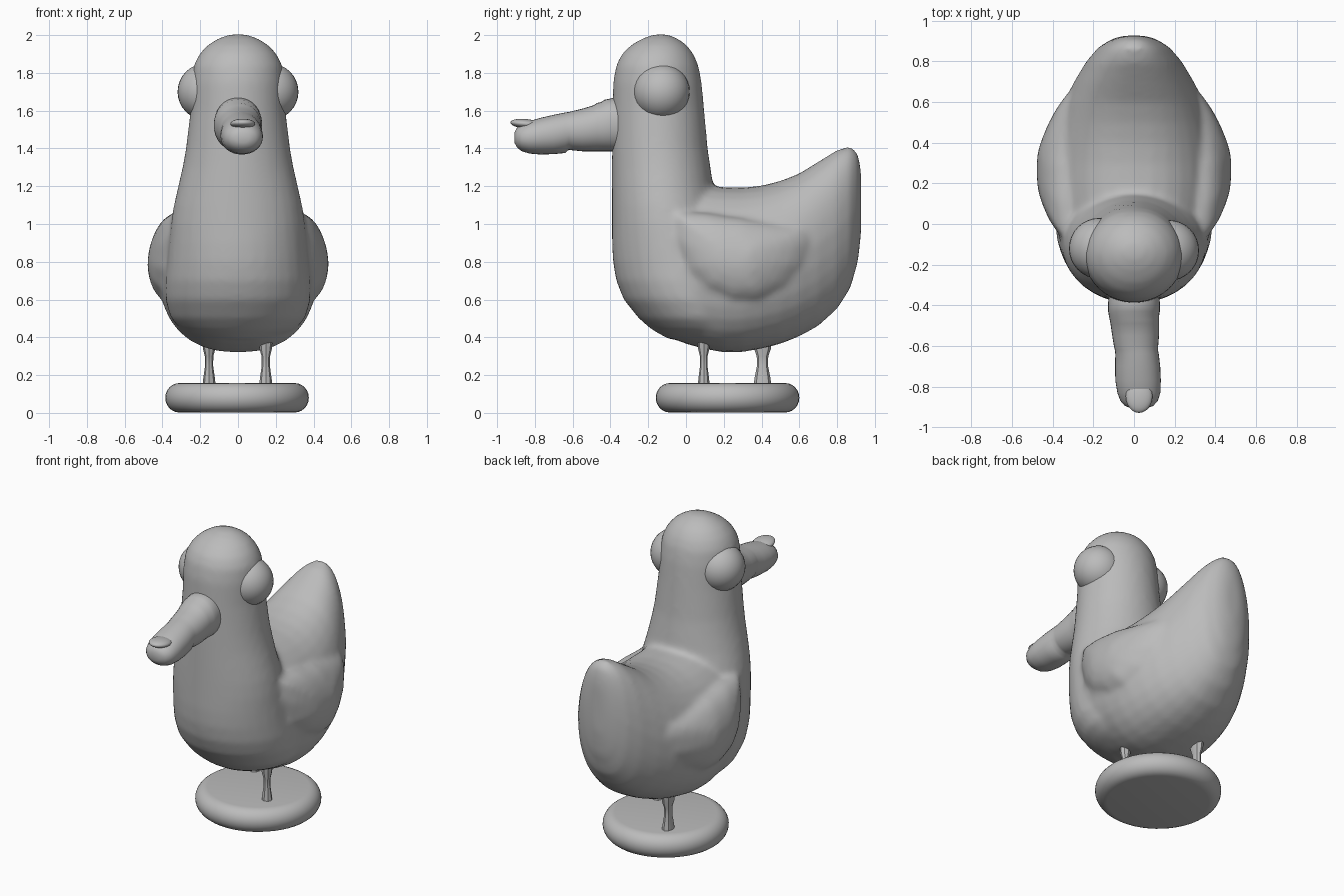
import bpy, bmesh
from math import sin, cos, pi, copysign
from mathutils import Vector

cube = bpy.data.objects.get("Cube")
if cube:
    bpy.data.objects.remove(cube, do_unlink=True)

grey = bpy.data.materials.new("plain grey")
grey.use_nodes = True
COLOUR = (0.5, 0.5, 0.5, 1)
grey.diffuse_color = COLOUR
grey.node_tree.nodes["Principled BSDF"].inputs["Base Color"].default_value = COLOUR


def finish(name, bm, angle=1.0):
    bmesh.ops.recalc_face_normals(bm, faces=bm.faces)
    mesh = bpy.data.meshes.new(name)
    bm.to_mesh(mesh)
    bm.free()
    mesh.materials.append(grey)
    ob = bpy.data.objects.new(name, mesh)
    bpy.context.collection.objects.link(ob)
    bpy.ops.object.select_all(action="DESELECT")
    ob.select_set(True)
    bpy.context.view_layer.objects.active = ob
    bpy.ops.object.shade_smooth_by_angle(angle=angle)
    return ob


def loft(bm, rings):
    """Skin a list of equal point rings and cap both ends."""
    loops = [[bm.verts.new(p) for p in ring] for ring in rings]
    n = len(loops[0])
    for a, b in zip(loops, loops[1:]):
        for i in range(n):
            j = (i + 1) % n
            bm.faces.new((a[i], a[j], b[j], b[i]))
    bm.faces.new(loops[0])
    bm.faces.new(loops[-1])


def oval(n, power=2.0):
    """Unit superellipse points."""
    for i in range(n):
        c, s = cos(2 * pi * i / n), sin(2 * pi * i / n)
        yield (copysign(abs(c) ** (2 / power), c), copysign(abs(s) ** (2 / power), s))


def section_y(y, cx, w, zb, zt, power=2.0, taper=0.0, n=32):
    """Upright cross-section, optionally narrower towards its top."""
    mid, half = (zb + zt) / 2, (zt - zb) / 2
    return [(cx + w * u * (1 - taper * max(v, 0)), y, mid + half * v)
            for u, v in oval(n, power)]


def section_z(z, y0, y1, w, cx=0, n=32):
    """Level cross-section."""
    return [(cx + w * u, (y0 + y1) / 2 + (y1 - y0) / 2 * v, z) for u, v in oval(n)]


def ball(name, centre, size, segments=32):
    bm = bmesh.new()
    bmesh.ops.create_uvsphere(bm, u_segments=segments, v_segments=segments // 2, radius=1)
    bmesh.ops.scale(bm, vec=size, verts=bm.verts)
    bmesh.ops.translate(bm, vec=centre, verts=bm.verts)
    return finish(name, bm)


# Body with upswept tail: y, half width, bottom, top
bm = bmesh.new()
trunk = [(-.3, .12, .62, 1.05), (-.2, .27, .47, 1.15), (-.1, .345, .405, 1.19),
         (0, .388, .365, 1.2), (.1, .41, .338, 1.2), (.2, .42, .32, 1.195),
         (.3, .418, .322, 1.193), (.4, .405, .34, 1.203), (.5, .38, .365, 1.228),
         (.6, .345, .405, 1.268), (.7, .295, .46, 1.33), (.8, .235, .55, 1.392),
         (.87, .175, .66, 1.412), (.91, .11, .8, 1.375), (.927, .05, .95, 1.28)]
loft(bm, [section_y(y, 0, w, b, t, 2.35, .12) for y, w, b, t in trunk])

# Chest, neck and head: z, front, back, half width
neck = [(.39, -.09, .4, .2), (.44, -.18, .4, .3), (.5, -.25, .4, .355),
        (.6, -.33, .38, .385), (.7, -.37, .34, .385), (.8, -.387, .3, .375),
        (.9, -.392, .25, .365), (1, -.392, .2, .355), (1.1, -.392, .17, .34),
        (1.2, -.392, .145, .317), (1.3, -.392, .13, .294), (1.4, -.392, .115, .276),
        (1.6, -.39, .097, .252), (1.75, -.386, .083, .246), (1.84, -.37, .066, .235),
        (1.9, -.34, .04, .205), (1.95, -.288, .002, .158), (1.985, -.225, -.05, .1),
        (2.004, -.165, -.1, .04)]
loft(bm, [section_z(*r) for r in neck])

# Folded wings: domed layers of one outline in y, z
outline = [(-.08, 1.07), (.1, 1.06), (.3, 1.03), (.5, 1.0), (.65, .98), (.68, .92),
           (.63, .78), (.53, .66), (.39, .59), (.25, .59), (.1, .65), (0, .76), (-.07, .92)]
hub = Vector((.27, .82))
for side in (1, -1):
    layers = []
    for rise in (-.8, 0, .25, .5, .7, .85, .95, 1):
        ring = []
        spread = (1 - .97 * max(rise, 0) ** 2.3) ** .5
        for p in outline:
            y, z = hub + (Vector(p) - hub) * spread
            lean = .14 * max(z - .8, 0) + .25 * max(y - .35, 0) + .12 * max(.15 - y, 0)
            ring.append((side * (.362 + .118 * rise - lean), y, z))
        layers.append(ring)
    loft(bm, layers)
body = finish("body", bm)

# Fuse body, neck and wings into one soft skin
remesh = body.modifiers.new("fuse", "REMESH")
remesh.mode = "VOXEL"
remesh.voxel_size = .018
remesh.use_smooth_shade = True
soften = body.modifiers.new("soften", "SMOOTH")
soften.factor = .5
soften.iterations = 9

# Eyes
for side, name in ((1, "left_eye"), (-1, "right_eye")):
    ball(name, (side * .17, -.125 - .005 * side, 1.7), (.15, .15, .15))

# Finger-shaped beak: y, centre x, half width, bottom, top
bm = bmesh.new()
finger = [(-.3, 0, .12, 1.38, 1.65), (-.385, 0, .127, 1.385, 1.668),
          (-.41, 0, .128, 1.385, 1.662), (-.43, 0, .127, 1.385, 1.658),
          (-.45, 0, .124, 1.385, 1.645), (-.47, .002, .122, 1.385, 1.641),
          (-.49, .004, .12, 1.385, 1.628), (-.55, .008, .115, 1.385, 1.61),
          (-.6, .01, .109, 1.39, 1.598), (-.62, .012, .106, 1.393, 1.593),
          (-.64, .015, .107, 1.376, 1.59), (-.7, .018, .111, 1.37, 1.578),
          (-.77, .02, .112, 1.368, 1.562), (-.83, .024, .106, 1.373, 1.545),
          (-.87, .025, .092, 1.386, 1.527), (-.895, .025, .07, 1.405, 1.51),
          (-.908, .025, .035, 1.43, 1.485)]
loft(bm, [section_y(*r, power=2.1) for r in finger])
finish("beak", bm)

# Fingernail
nail = ball("beak_nail", (0, 0, 0), (.066, .082, .026), 24)
nail.location = (.025, -.848, 1.53)
nail.rotation_euler.x = -.1

# Legs, waisted, one ahead of the other
for name, x, y, depth in (("left_leg", .147, .094, .03), ("right_leg", -.153, .405, .045)):
    bm = bmesh.new()
    loft(bm, [section_z(z, y - depth * k, y + depth * k, .033 * k, x, 8)
              for z, k in ((.14, 1.05), (.18, .95), (.25, .65), (.3, .68), (.34, 1), (.4, 1.1))])
    finish(name, bm, .6)

# Round-edged stand
bm = bmesh.new()
rings = []
for i in range(13):
    a = -pi / 2 + pi * i / 12
    r, z = .305 + .075 * cos(a), .08 + .078 * sin(a)
    rings.append(section_z(z, .22 - r, .22 + r, r, -.005, 48))
loft(bm, rings)
finish("stand", bm)
